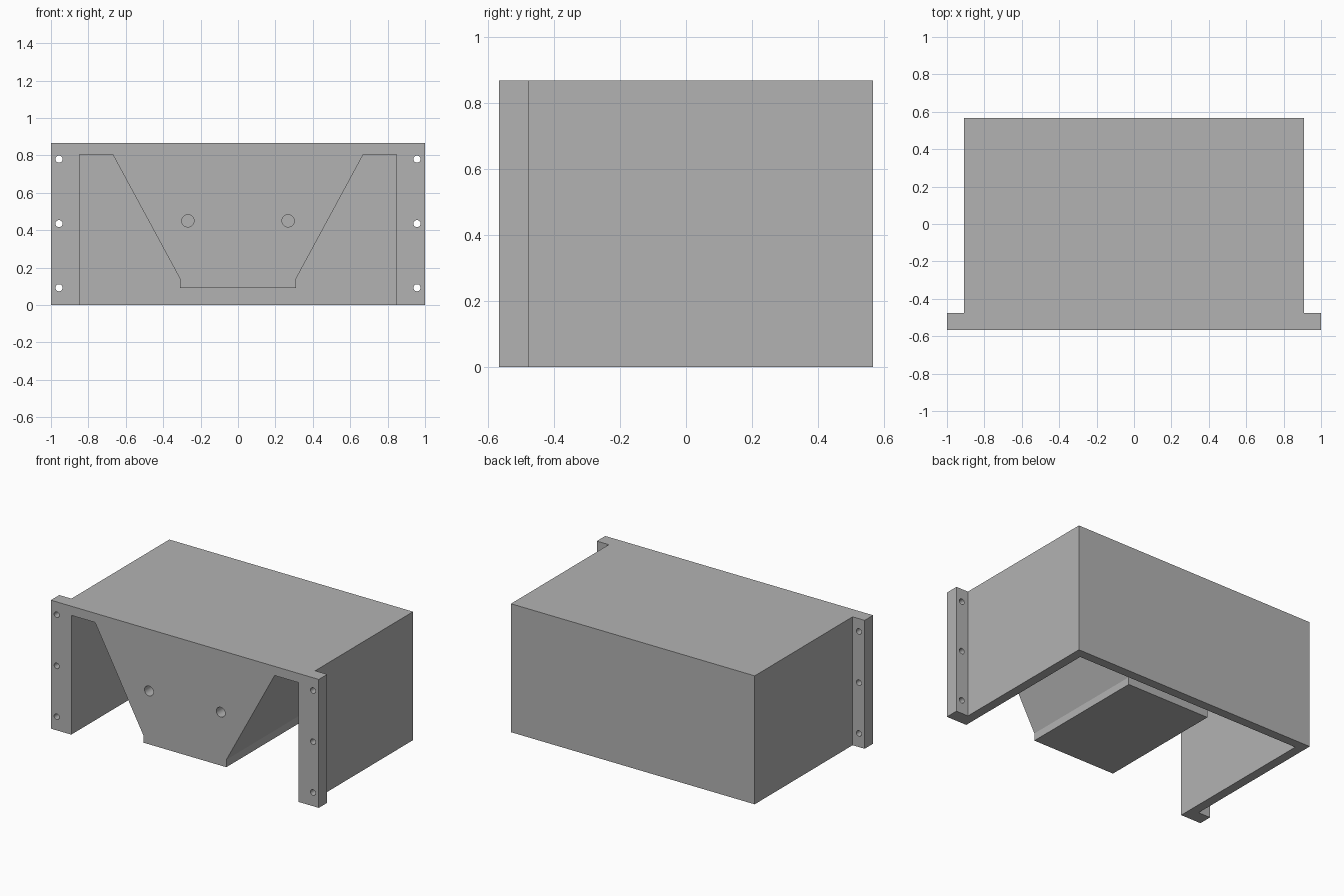
import bpy
import bmesh
import math
from mathutils import Matrix

cube = bpy.data.objects.get("Cube")
if cube:
    bpy.data.objects.remove(cube, do_unlink=True)

gray = bpy.data.materials.new("neutral gray")
gray.use_nodes = True
color = (0.45, 0.45, 0.45, 1)
gray.diffuse_color = color
gray.node_tree.nodes["Principled BSDF"].inputs["Base Color"].default_value = color

FRONT, BACK, HEIGHT, WALL = -0.567, 0.567, 0.867, 0.062
SIDE = 0.91


def finish(name, bm):
    bmesh.ops.recalc_face_normals(bm, faces=bm.faces)
    mesh = bpy.data.meshes.new(name)
    bm.to_mesh(mesh)
    bm.free()
    mesh.materials.append(gray)
    obj = bpy.data.objects.new(name, mesh)
    bpy.context.collection.objects.link(obj)
    return obj


def prism(name, half, start, end, axis):
    """Extrude a profile mirrored in x, along z or along y."""
    outline = half + [(-x, v) for x, v in reversed(half)]
    bm = bmesh.new()
    if axis == "z":
        points, step = [(x, v, start) for x, v in outline], (0, 0, end - start)
    else:
        points, step = [(x, start, v) for x, v in outline], (0, end - start, 0)
    face = bm.faces.new([bm.verts.new(p) for p in points])
    new = bmesh.ops.extrude_face_region(bm, geom=[face])["geom"]
    verts = [g for g in new if isinstance(g, bmesh.types.BMVert)]
    bmesh.ops.translate(bm, verts=verts, vec=step)
    return finish(name, bm)


def combine(target, tool, operation):
    mod = target.modifiers.new(operation, "BOOLEAN")
    mod.operation, mod.object, mod.solver = operation, tool, "EXACT"
    bpy.context.view_layer.objects.active = target
    bpy.ops.object.modifier_apply(modifier=mod.name)
    bpy.data.objects.remove(tool, do_unlink=True)


# Housing block with the front mounting flanges
flange_back = FRONT + 0.09
housing = prism("mounting_housing", [(1, FRONT), (1, flange_back),
                (SIDE, flange_back), (SIDE, BACK)], 0, HEIGHT, "z")

# Hollow, open at the front and the bottom
inner = SIDE - WALL
ceiling = HEIGHT - WALL
cavity = prism("cavity_cutter", [(inner, -0.1), (inner, ceiling)],
               FRONT - 0.1, BACK - WALL, "y")
combine(housing, cavity, "DIFFERENCE")

# Tapered block hanging from the ceiling
wedge = prism("tapered_block", [(0.31, 0.09), (0.31, 0.14), (0.67, ceiling),
              (0.67, ceiling + 0.03)], FRONT, 0.32, "y")
combine(housing, wedge, "UNION")

# Screw holes: three through each flange, two blind ones in the block
holes = [(0.957, z, 0.019, 0.2) for z in (0.092, 0.435, 0.78)]
holes.append((0.268, 0.45, 0.033, 0.3))
bm = bmesh.new()
for x, z, radius, depth in holes:
    for side in (-1, 1):
        place = Matrix.Translation((side * x, FRONT, z)) @ Matrix.Rotation(math.pi / 2, 4, "X")
        bmesh.ops.create_cone(bm, cap_ends=True, segments=32, radius1=radius,
                              radius2=radius, depth=depth * 2, matrix=place)
combine(housing, finish("hole_cutter", bm), "DIFFERENCE")

# Smooth hole walls, sharp edges elsewhere
housing.select_set(True)
bpy.context.view_layer.objects.active = housing
bpy.ops.object.shade_smooth_by_angle(angle=math.radians(25))
